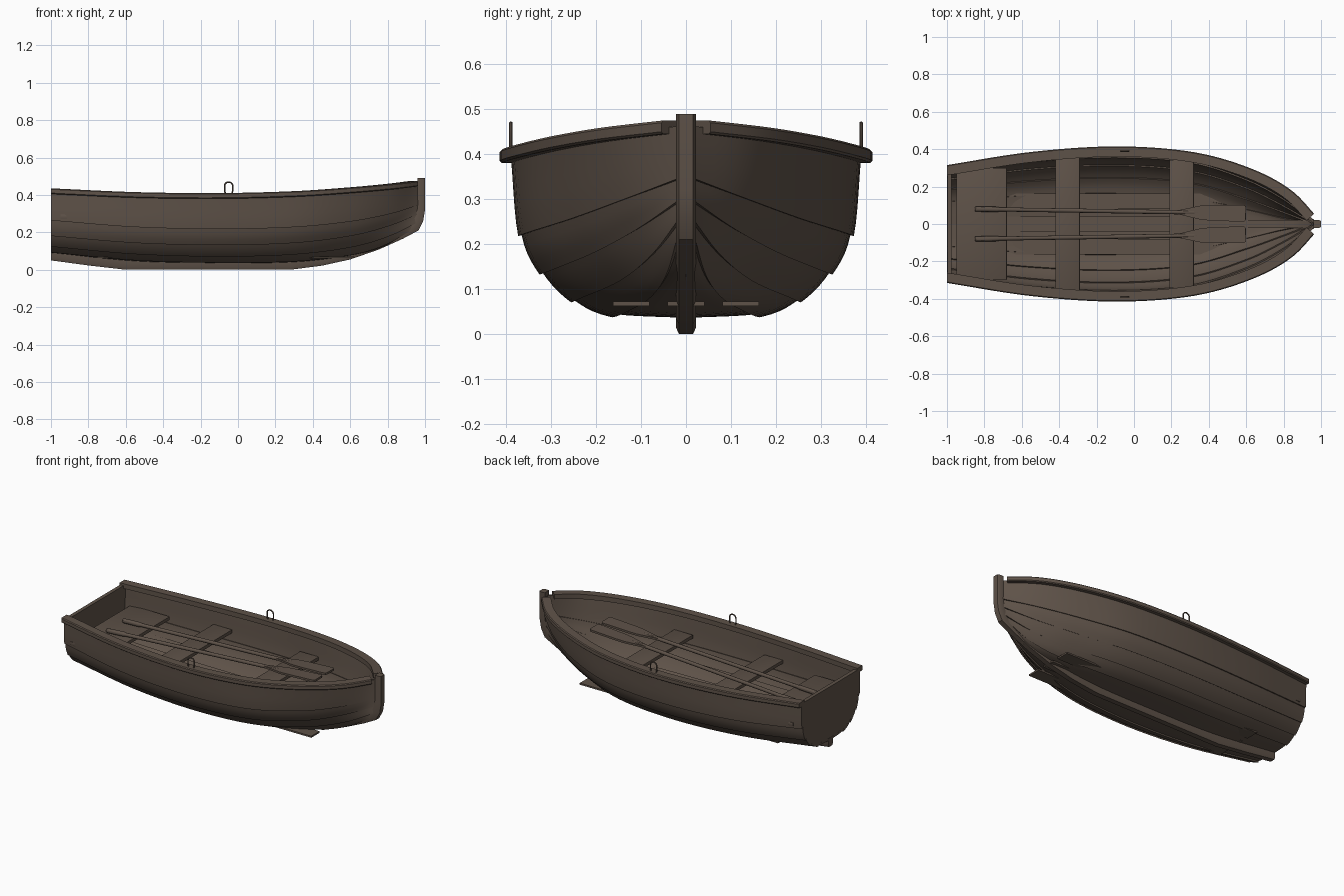
import bpy, bmesh, math
from mathutils import Vector, Matrix

if "Cube" in bpy.data.objects:
    bpy.data.objects.remove(bpy.data.objects["Cube"])

wood = bpy.data.materials.new("dark_wood")
wood.diffuse_color = (0.112, 0.084, 0.065, 1)
wood.use_nodes = True
wood.node_tree.nodes["Principled BSDF"].inputs["Base Color"].default_value = wood.diffuse_color


def add(name, verts, faces, mirror=False, thick=0, bevel=0, fix=True):
    """Mesh object with optional mirror across y, shell thickness and bevel."""
    me = bpy.data.meshes.new(name)
    bm = bmesh.new()
    vs = [bm.verts.new(v) for v in verts]
    for f in faces:
        bm.faces.new([vs[i] for i in f])
    if fix:
        bmesh.ops.recalc_face_normals(bm, faces=bm.faces)
    bm.to_mesh(me)
    bm.free()
    ob = bpy.data.objects.new(name, me)
    bpy.context.collection.objects.link(ob)
    me.materials.append(wood)
    if mirror:
        m = ob.modifiers.new("mirror", 'MIRROR')
        m.use_axis = (False, True, False)
        m.use_mirror_merge = False
    if thick:
        m = ob.modifiers.new("shell", 'SOLIDIFY')
        m.thickness, m.offset = thick, -1
    if bevel:
        m = ob.modifiers.new("bevel", 'BEVEL')
        m.width, m.segments = bevel, 2
    bpy.ops.object.select_all(action='DESELECT')
    ob.select_set(True)
    bpy.context.view_layer.objects.active = ob
    bpy.ops.object.convert(target='MESH')
    bpy.ops.object.shade_smooth_by_angle(angle=math.radians(30))
    return ob


def sweep(name, rings, **kw):
    """Closed tube through a list of equal-sized rings."""
    n = len(rings[0])
    verts = [v for r in rings for v in r]
    faces = [(a * n + k, a * n + (k + 1) % n, (a + 1) * n + (k + 1) % n, (a + 1) * n + k)
             for a in range(len(rings) - 1) for k in range(n)]
    faces += [tuple(range(n)), tuple(range(len(verts) - n, len(verts)))]
    return add(name, verts, faces, **kw)


def box(name, x0, x1, y0, y1, z0, z1, **kw):
    return sweep(name, [[(x, y0, z0), (x, y1, z0), (x, y1, z1), (x, y0, z1)] for x in (x0, x1)], **kw)


def spline(pts, t):
    """Catmull-Rom point at t in 0..1."""
    p = [Vector(q) for q in pts]
    p = [2 * p[0] - p[1]] + p + [2 * p[-1] - p[-2]]
    s = t * (len(pts) - 1)
    i = min(int(s), len(pts) - 2)
    f = s - i
    a, b, c, d = p[i:i + 4]
    return 0.5 * (2 * b + (c - a) * f + (2 * a - 5 * b + 4 * c - d) * f * f
                  + (3 * b - a - 3 * c + d) * f ** 3)


# Hull lines from keel to sheer (stern to bow)
LINES = [
    [(-1, 0, .09), (-.55, 0, .045), (-.1, 0, .036), (.3, 0, .04), (.6, 0, .075), (.78, 0, .12), (.92, 0, .2)],
    [(-1, .12, .1), (-.55, .155, .058), (-.1, .165, .045), (.3, .14, .052), (.6, .08, .085), (.78, .04, .135), (.93, .012, .215)],
    [(-1, .19, .13), (-.55, .235, .09), (-.1, .252, .077), (.3, .225, .088), (.6, .14, .125), (.8, .07, .18), (.955, .012, .25)],
    [(-1, .245, .185), (-.55, .3, .148), (-.1, .32, .137), (.3, .29, .148), (.6, .2, .185), (.8, .105, .235), (.96, .012, .295)],
    [(-1, .277, .265), (-.55, .342, .23), (-.1, .366, .22), (.3, .338, .23), (.6, .245, .26), (.81, .135, .3), (.965, .012, .345)],
    [(-1, .29, .42), (-.55, .36, .4), (-.1, .39, .395), (.3, .362, .405), (.6, .28, .425), (.82, .165, .445), (.968, .012, .463)],
]
NU, NS = 36, 5
SECTIONS = [[spline(l, j / NU) for l in LINES] for j in range(NU + 1)]

# Overlapping strakes: lower edge of each stands proud of the one below
for s in range(5):
    verts, faces = [], []
    for sec in SECTIONS:
        for i in range(NS + 1):
            t = (s + i / NS) / 5
            d = spline(sec, min(1, t + .01)) - spline(sec, max(0, t - .01))
            n = Vector((0, d.z, -d.y)).normalized()
            off = 0 if s == 0 else .008 * (1 - i / NS)
            verts.append(spline(sec, t) + n * off)
    w = NS + 1
    for j in range(NU):
        for i in range(NS):
            a = j * w + i
            faces.append((a, a + 1, a + w + 1, a + w))
    add(f"hull_strake_{s + 1}", verts, faces, mirror=True, thick=.012, fix=False)

# Transom
half = [spline(SECTIONS[0], k / 20) for k in range(21)]
outline = [(p.y, p.z) for p in half] + [(-p.y, p.z) for p in reversed(half[1:])]
sweep("transom", [[(x, y * .99, z + .002) for y, z in outline] for x in (-.998, -.975)])

# Gunwale rails following the sheer
rings = []
for k in range(41):
    t = .972 * k / 40
    p = spline(LINES[5], t)
    d = spline(LINES[5], min(1, t + .01)) - spline(LINES[5], max(0, t - .01))
    n = Vector((-d.y, d.x, 0)).normalized()
    rings.append([p + n * o + Vector((0, 0, z)) for o, z in
                  ((-.03, -.015), (.02, -.015), (.025, -.01), (.025, .01), (.02, .015), (-.03, .015))])
for r in rings[:1]:
    for v in r:
        v.x = -1
sweep("gunwale", rings, mirror=True)

# Keel and stem in one sweep: outer edge paired with inner edge
KEEL = [((-1, .05), (-1, .095)), ((-.8, .023), (-.8, .07)), ((-.6, 0), (-.6, .05)), ((.28, 0), (.28, .045)),
        ((.45, .022), (.44, .062)), ((.6, .055), (.58, .09)), ((.75, .107), (.73, .135)), ((.88, .165), (.85, .19)),
        ((.965, .21), (.925, .24)), ((.99, .26), (.95, .285)), ((1, .32), (.96, .33)), ((1, .49), (.96, .49))]
rings = []
for o, i in KEEL:
    o, i = Vector((o[0], 0, o[1])), Vector((i[0], 0, i[1]))
    m = o.lerp(i, .3)
    rings.append([v + Vector((0, y, 0)) for v, y in
                  ((o, -.016), (o, .016), (m, .022), (i, .022), (i, -.022), (m, -.022))])
sweep("keel_and_stem", rings)

# Seats
box("stern_seat", -.95, -.68, -.3, .3, .273, .295, bevel=.003)
box("middle_seat", -.42, -.29, -.358, .358, .273, .295, bevel=.003)
box("forward_seat", .19, .32, -.342, .342, .273, .295, bevel=.003)

# Floor boards
for name, y in (("left", -.122), ("centre", 0), ("right", .122)):
    box(f"floor_board_{name}", -.75, .62, y - .041, y + .041, .062, .072)

# Oars: tapered round shaft and flat blade, lying along the seats
a, b = Vector((-.85, .08, .308)), Vector((.6, .057, .385))
x = (b - a).normalized()
y = Vector((0, 0, 1)).cross(x).normalized()
frame = Matrix.Translation(a) @ Matrix((x, y, x.cross(y))).transposed().to_4x4()
shaft = [(0, .011), (.005, .014), (.12, .014), (.13, .011), (1.1, .011), (1.2, .006)]
sweep("oar_shafts", [[frame @ Vector((u, r * math.cos(k * math.pi / 6), r * math.sin(k * math.pi / 6)))
                      for k in range(12)] for u, r in shaft], mirror=True)
blade = [(1.08, .009), (1.14, .022), (1.21, .038), (1.27, .042), (1.43, .045), (1.445, .042), (1.45, .034)]
sweep("oar_blades", [[frame @ Vector((u, p * w, q * .006)) for p, q in ((-1, -1), (1, -1), (1, 1), (-1, 1))]
                     for u, w in blade], mirror=True)

# Oarlocks: thin arches standing on the rails
path = [(-.016, .4), (-.022, .425)]
path += [(-.022 * math.cos(k * math.pi / 10), .447 + .022 * math.sin(k * math.pi / 10)) for k in range(11)]
path += [(.022, .425), (.016, .4)]
rings = []
for k, (px, pz) in enumerate(path):
    q0, q1 = path[max(0, k - 1)], path[min(len(path) - 1, k + 1)]
    n = Vector((-(q1[1] - q0[1]), 0, q1[0] - q0[0])).normalized()
    rings.append([Vector((-.05 + px, .39, pz)) + n * (.004 * math.cos(c * math.pi / 4))
                  + Vector((0, .004 * math.sin(c * math.pi / 4), 0)) for c in range(8)])
sweep("oarlocks", rings, mirror=True)
